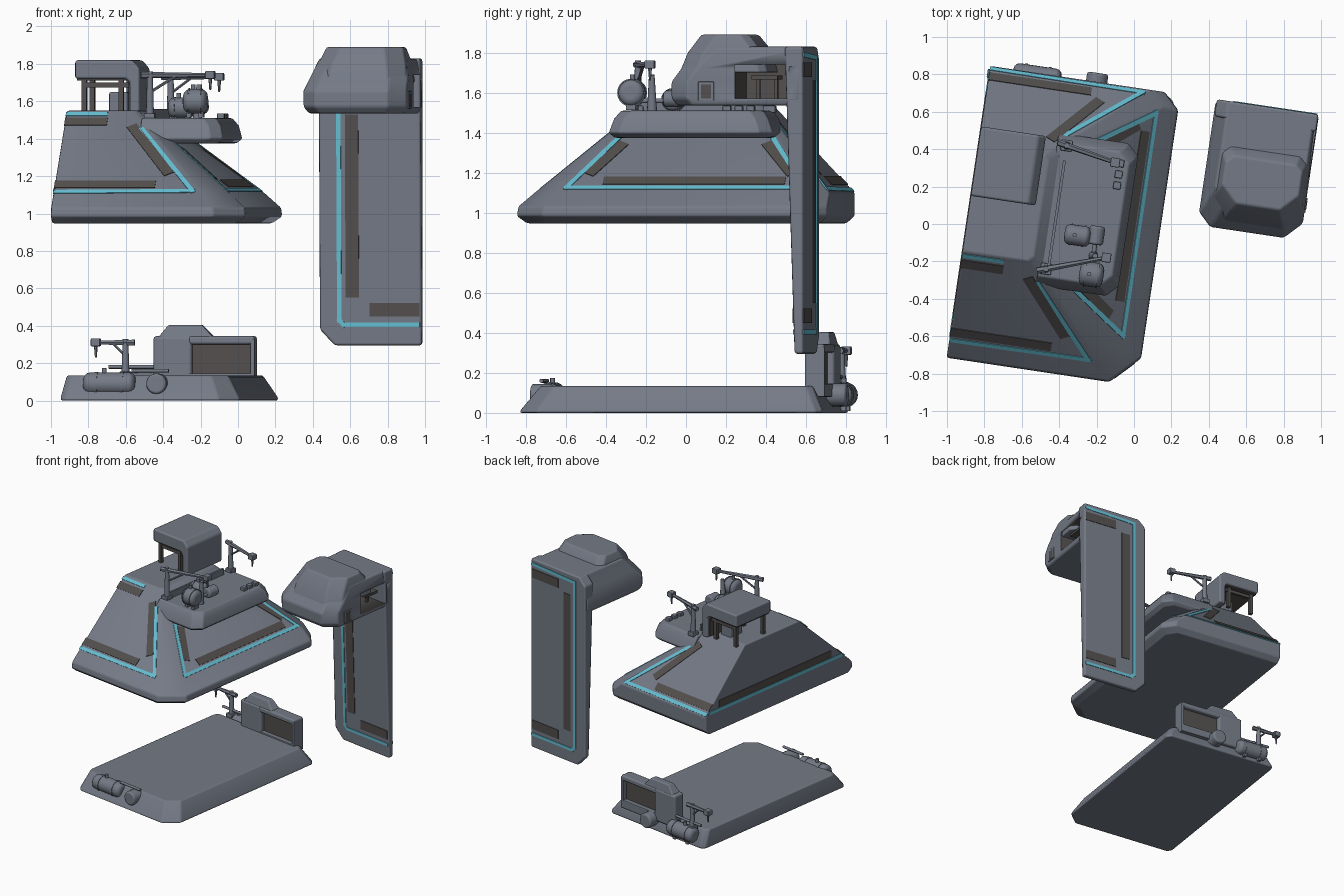
import bpy, bmesh, math
from mathutils import Vector, Matrix

if "Cube" in bpy.data.objects:
    bpy.data.objects.remove(bpy.data.objects["Cube"])

ROT = Matrix.Rotation(math.radians(-8.5), 4, 'Z')   # whole model is turned slightly


def material(name, col):
    m = bpy.data.materials.new(name)
    m.diffuse_color = (*col, 1)
    m.use_nodes = True
    m.node_tree.nodes["Principled BSDF"].inputs["Base Color"].default_value = m.diffuse_color
    return m


STEEL = material("slate steel", (0.175, 0.195, 0.24))
BROWN = material("dark brown panel", (0.085, 0.078, 0.074))
CYAN = material("cyan light", (0.13, 0.52, 0.65))


def make(name, bm, mats, bevel=0.0, segs=2):
    bmesh.ops.recalc_face_normals(bm, faces=bm.faces)
    me = bpy.data.meshes.new(name)
    bm.to_mesh(me)
    bm.free()
    for m in mats:
        me.materials.append(m)
    for p in me.polygons:
        p.use_smooth = True
    me.set_sharp_from_angle(angle=math.radians(32))
    ob = bpy.data.objects.new(name, me)
    bpy.context.collection.objects.link(ob)
    ob.matrix_world = ROT
    if bevel:
        b = ob.modifiers.new("bevel", 'BEVEL')
        b.width, b.segments, b.limit_method = bevel, segs, 'ANGLE'
        b.harden_normals = True
    return ob


def poly(z, u0, u1, v0, v1, ch):
    """Rectangle with chamfered corners (front-left, front-right, back-right, back-left)."""
    cs = [Vector(c) for c in ((u0, v0, z), (u1, v0, z), (u1, v1, z), (u0, v1, z))]
    out = []
    for i, c in enumerate(cs):
        if ch[i]:
            out += [c + (cs[i - 1] - c).normalized() * ch[i],
                    c + (cs[(i + 1) % 4] - c).normalized() * ch[i]]
        else:
            out.append(c)
    return out


def loft(name, rings, mats=(STEEL,), bevel=0.0):
    bm = bmesh.new()
    vs = [[bm.verts.new(p) for p in r] for r in rings]
    n = len(vs[0])
    for a, b in zip(vs, vs[1:]):
        for i in range(n):
            bm.faces.new((a[i], a[(i + 1) % n], b[(i + 1) % n], b[i]))
    bm.faces.new(vs[0])
    bm.faces.new(vs[-1])
    return make(name, bm, mats, bevel)


def box(name, lo, hi, mat=STEEL, bevel=0.0):
    return loft(name, [poly(z, lo[0], hi[0], lo[1], hi[1], (0,) * 4) for z in (lo[2], hi[2])],
                (mat,), bevel)


def rod(name, a, b, r, r2=None, mat=STEEL, segs=12, bevel=0.0):
    a, b = Vector(a), Vector(b)
    d = b - a
    bm = bmesh.new()
    bmesh.ops.create_cone(bm, cap_ends=True, segments=segs, radius1=r, radius2=r2 or r, depth=d.length)
    q = Vector((0, 0, 1)).rotation_difference(d).to_matrix().to_4x4()
    bm.transform(Matrix.Translation((a + b) / 2) @ q)
    return make(name, bm, (mat,), bevel, 3)


def strips(name, mat, w, items):
    """Thin plates along polylines; items = (normal, points)."""
    bm = bmesh.new()
    for n, pts in items:
        n = Vector(n).normalized()
        pts = [Vector(p) for p in pts]
        for a, b in zip(pts, pts[1:]):
            d = (b - a).normalized()
            s = n.cross(d) * w / 2
            e = d * w / 2 if len(pts) > 2 else d * 0
            base = [a - e - s, b + e - s, b + e + s, a - e + s]
            lo = [bm.verts.new(p - n * 0.004) for p in base]
            hi = [bm.verts.new(p + n * 0.004) for p in base]
            bm.faces.new(hi)
            bm.faces.new(lo[::-1])
            for i in range(4):
                bm.faces.new((lo[i], lo[(i + 1) % 4], hi[(i + 1) % 4], hi[i]))
    make(name, bm, (mat,))


def tank(name, a, b, r):
    # pressure tank with rounded ends, two feet and a valve
    rod(name, a, b, r, segs=20, bevel=r * 0.55)
    a, b = Vector(a), Vector(b)
    for k, t in enumerate((0.25, 0.75)):
        p = a.lerp(b, t)
        rod(f"{name}_band_{k}", p - (b - a) * 0.03, p + (b - a) * 0.03, r * 1.06, segs=20)
        box(f"{name}_foot_{k}", p - Vector((.012, .025, r + .02)), p + Vector((.012, .025, -r * .6)))
    p = a.lerp(b, 0.4) + Vector((0, 0, r))
    rod(name + "_valve", p - Vector((0, 0, .01)), p + Vector((0, 0, .025)), 0.012)


def crane(name, base, tip):
    # mast, arm, counterweight and hook
    base, tip = Vector(base), Vector(tip)
    top = Vector((base.x, base.y, tip.z))
    d = (tip - top).normalized()
    up = Vector((0, 0, 1))
    box(name + "_foot", base - Vector((.03, .03, .01)), base + Vector((.03, .03, .025)), bevel=.006)
    rod(name + "_mast", base, top + up * .02, 0.022, 0.015)
    rod(name + "_arm", top - d * .05, tip, 0.018, 0.011, segs=6)
    rod(name + "_stay", base.lerp(top, .6), top.lerp(tip, .45), 0.008, segs=6)
    box(name + "_head", tip - Vector((.025, .025, .02)), tip + Vector((.025, .025, .022)), bevel=.006)
    rod(name + "_hook", tip, tip - up * .08, 0.012, 0.005, segs=6)


# ---- upper pyramid hull, cut flat on its left side ----
L = -0.885
loft("pyramid_hull", [
    poly(.947, L, .09, -.81, .68, (0, .14, .07, 0)),
    poly(.985, L, .145, -.857, .722, (0, .15, .085, 0)),
    poly(1.03, L, .14, -.85, .722, (0, .15, .085, 0)),
    poly(1.10, L, .06, -.775, .722, (0, .13, .085, 0)),
    poly(1.55, L, -.50, -.28, .30, (0, .03, .03, 0))], bevel=.012)

NF, NR, NB = (0, -.45, .495), (.45, 0, .56), (0, .45, .422)
F = lambda u, z: (u, -.775 + (z - 1.1) * 1.1, z)
R = lambda v, z: (.06 - (z - 1.1) * 1.2444, v, z)
B = lambda u, z: (u, .722 - (z - 1.1) * .938, z)
S = lambda v, z: (L, v, z)
strips("hull_brown_panels", BROWN, .058, [
    (NF, [F(L, 1.155), F(-.34, 1.155)]), (NF, [F(L, 1.49), F(-.655, 1.49)]),
    (NF, [F(-.52, 1.47), F(-.275, 1.21)]),
    (NR, [R(-.42, 1.16), R(.50, 1.16)]), (NR, [R(-.50, 1.19), R(-.35, 1.35)]),
    (NR, [R(.53, 1.19), R(.37, 1.35)]),
    (NB, [B(L, 1.16), B(-.33, 1.16)]), (NB, [B(-.51, 1.465), B(-.276, 1.2)]),
    ((-1, 0, 0), [S(-.62, 1.165), S(.58, 1.165)])])
strips("hull_cyan_lights", CYAN, .026, [
    (NF, [F(L + .013, 1.115), F(-.135, 1.12), F(-.46, 1.45)]), (NF, [F(L, 1.53), F(-.66, 1.53)]),
    (NR, [R(-.385, 1.37), R(-.6, 1.125), R(.605, 1.125), R(.40, 1.37)]),
    (NB, [B(L + .013, 1.115), B(-.06, 1.12), B(-.46, 1.45)]),
    ((-1, 0, 0), [S(-.74, 1.12), S(.69, 1.12)])])

# ---- balcony deck on the pyramid ----
DC = (0, .06, .06, 0)
loft("balcony_deck", [
    poly(1.375, -.47, -.06, -.38, .40, DC), poly(1.40, -.47, -.03, -.405, .425, DC),
    poly(1.47, -.47, -.045, -.38, .40, DC), poly(1.51, -.47, -.075, -.35, .37, DC)], bevel=.01)
box("deck_rail", (-.425, -.30, 1.50), (-.41, .28, 1.56))
for i in range(3):
    box(f"deck_crate_{i}", (-.14, .17 + i * .06, 1.5), (-.10, .21 + i * .06, 1.535), bevel=.005)
crane("front_deck_crane", (-.43, -.307, 1.51), (-.12, -.20, 1.74))
crane("rear_deck_crane", (-.418, .362, 1.51), (-.148, .31, 1.73))
tank("large_drum", (-.25, -.30, 1.60), (-.12, -.30, 1.60), .066)
tank("wide_drum", (-.36, -.105, 1.565), (-.22, -.105, 1.565), .055)
rod("small_drum", (-.19, -.14, 1.57), (-.19, -.04, 1.57), .042, segs=16, bevel=.015)
rod("drum_pipe", (-.19, -.30, 1.56), (-.19, -.09, 1.56), .012)
rod("winch_post", (-.19, -.20, 1.5), (-.18, -.20, 1.69), .026, .014)

# ---- open shelter on the plateau ----
out = [(L, 1.72), (-.61, 1.72), (-.59, 1.70), (-.59, 1.54), (-.535, 1.54), (-.535, 1.775),
       (-.575, 1.82), (L, 1.82)]
loft("shelter_roof", [[Vector((u, v, z)) for u, z in out] for v in (.02, .395)], bevel=.015)
box("shelter_ceiling", (L + .01, .04, 1.712), (-.60, .375, 1.722), BROWN)
box("shelter_wall_lining", (-.598, .04, 1.55), (-.589, .375, 1.71), BROWN)
for i, (u, v) in enumerate(((-.84, .06), (-.84, .35), (-.64, .06), (-.64, .35))):
    box(f"shelter_post_{i}", (u - .014, v - .014, 1.54), (u + .014, v + .014, 1.72), BROWN)
for i, v in enumerate((.06, .35)):
    box(f"shelter_beam_{i}", (-.85, v - .01, 1.675), (-.60, v + .01, 1.70), BROWN)
box("shelter_console", (-.72, .15, 1.54), (-.62, .28, 1.65), bevel=.01)

# ---- tall gate slab with overhanging head ----
VF = lambda z: .68 - (z - .29) / 1.55 * .05
out = [(.89, .295), (.42, .295), (.34, .38), (.34, 1.77), (.40, 1.83), (.89, 1.83)]
loft("gate_slab", [[Vector((u, VF(z), z)) for u, z in out],
                   [Vector((u, .725, z)) for u, z in out]], bevel=.014)
P = lambda u, z: (u, VF(z), z)
K = lambda u, z: (u, .725, z)
NS, NK = (0, -1, -.032), (0, 1, 0)
strips("gate_brown_panels", BROWN, .072, [
    (NS, [P(.518, .55), P(.518, 1.53)]), (NS, [P(.61, .485), P(.88, .485)]),
    (NK, [K(.52, .55), K(.52, 1.66)]), (NK, [K(.61, .485), K(.88, .485)]),
    (NK, [K(.61, 1.715), K(.88, 1.715)])])
strips("gate_cyan_lights", CYAN, .024, [
    (NS, [P(.447, 1.53), P(.447, .43), P(.47, .405), P(.87, .405)]),
    (NK, [K(.87, 1.79), K(.445, 1.775), K(.445, .43), K(.47, .405), K(.87, .405)])])

HC = (.07, .09, 0, 0)
head = loft("gate_head", [
    poly(1.535, .36, .88, .075, .70, HC), poly(1.57, .335, .892, .045, .71, HC),
    poly(1.655, .335, .892, .045, .71, HC), poly(1.72, .36, .892, .095, .715, HC),
    poly(1.83, .40, .87, .19, .715, HC)], (STEEL, BROWN), .014)
cut = box("alcove_cutter", (.50, .38, 1.57), (1.0, .655, 1.74))
cut.data.materials.clear()
for m in (STEEL, BROWN):
    cut.data.materials.append(m)
for p in cut.data.polygons:
    p.material_index = 1
cut.hide_render = True
cut.display_type = 'WIRE'
bo = head.modifiers.new("alcove", 'BOOLEAN')
bo.operation, bo.object, bo.solver = 'DIFFERENCE', cut, 'EXACT'
box("alcove_shelf", (.68, .46, 1.665), (.86, .59, 1.685), BROWN)
for i, v in enumerate((.48, .57)):
    box(f"alcove_leg_{i}", (.76, v - .01, 1.56), (.78, v + .01, 1.67), BROWN)
CC = (.09, .09, .04, .04)
loft("head_cupola", [poly(1.70, .385, .885, .085, .54, CC), poly(1.80, .40, .875, .125, .51, CC),
                     poly(1.89, .435, .85, .19, .44, CC)], bevel=.012)
box("head_door", (.885, .195, 1.56), (.897, .275, 1.655), bevel=.003)
box("head_door_panel", (.89, .21, 1.57), (.899, .26, 1.64), BROWN)

# ---- low base slab on the ground ----
loft("base_slab", [poly(0, -.84, .12, -.84, .70, (.03, .10, .03, .03)),
                   poly(.02, -.84, .115, -.83, .70, (.03, .10, .03, .03)),
                   poly(.135, -.82, .045, -.74, .64, (.03, .08, .03, .03))], bevel=.012)
tank("front_tank", (-.72, -.765, .09), (-.44, -.765, .09), .06)
rod("front_drum", (-.32, -.83, .09), (-.32, -.72, .09), .055, segs=18, bevel=.015)
rod("front_pipe", (-.46, -.77, .16), (-.26, -.77, .16), .01)
tank("rear_tank", (-.76, .70, .09), (-.50, .70, .09), .06)
rod("rear_drum", (-.31, .66, .09), (-.31, .77, .09), .058, segs=18, bevel=.015)
rod("rear_pipe", (-.80, .68, .18), (-.50, .68, .18), .01)
crane("base_crane", (-.71, .68, .13), (-.87, .68, .31))

# ---- thin cabin at the back of the base ----
box("cabin_block", (-.55, .60, .08), (-.34, .70, .345), bevel=.018)
box("cabin_roof", (-.36, .60, .30), (0, .70, .345), bevel=.015)
box("cabin_end_wall", (-.025, .60, .08), (0, .70, .33), bevel=.006)
box("cabin_sill", (-.36, .60, .08), (0, .70, .145), bevel=.006)
box("cabin_recess", (-.35, .635, .13), (-.02, .665, .31), BROWN)
loft("cabin_cupola", [poly(.33, -.53, -.22, .605, .695, (0,) * 4),
                      poly(.405, -.47, -.29, .625, .68, (0,) * 4)], bevel=.01)
